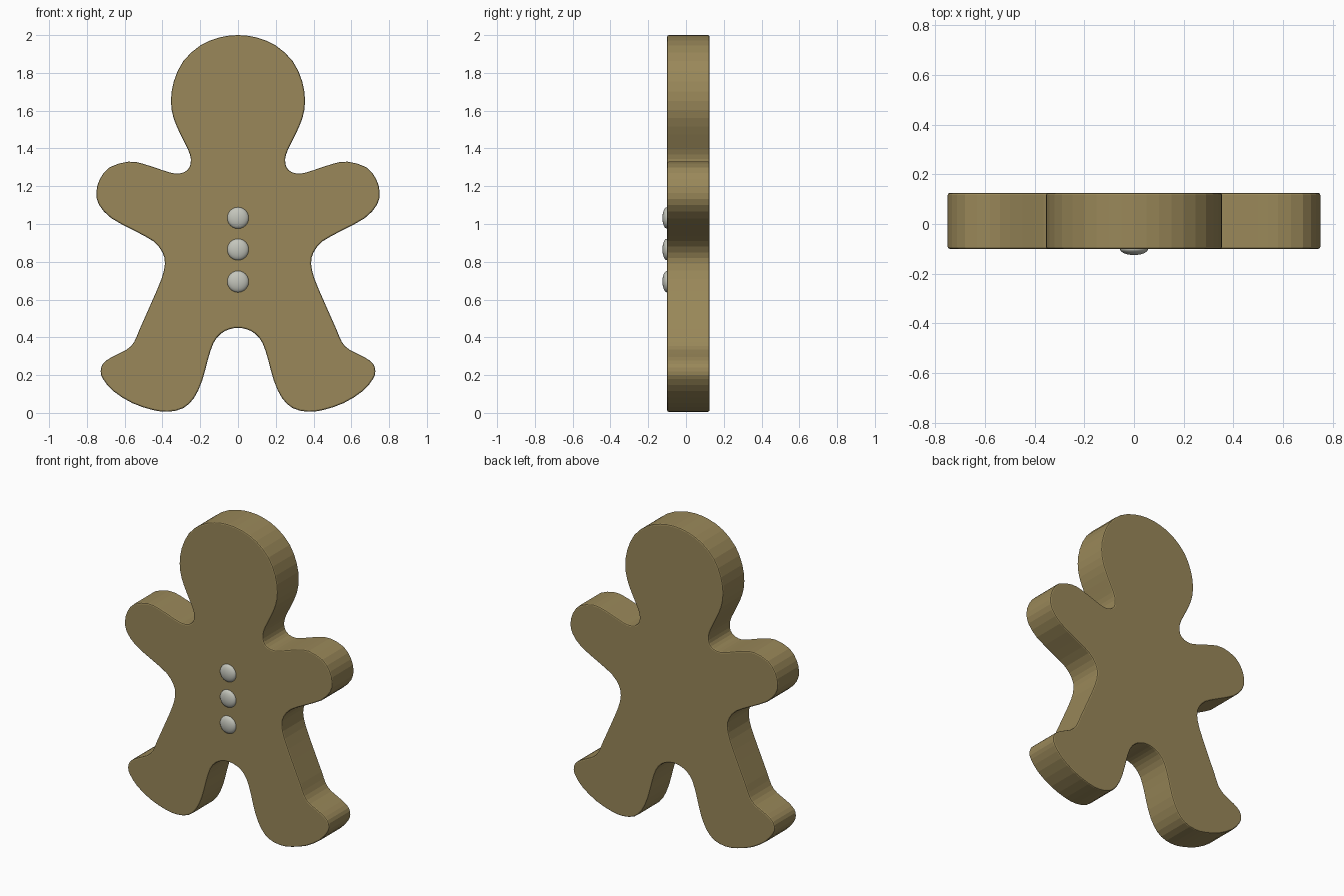
import bpy, bmesh, math
from mathutils import Vector

if "Cube" in bpy.data.objects:
    bpy.data.objects.remove(bpy.data.objects["Cube"])


def material(name, rgb):
    m = bpy.data.materials.new(name)
    m.diffuse_color = (*rgb, 1.0)
    m.use_nodes = True
    m.node_tree.nodes["Principled BSDF"].inputs["Base Color"].default_value = m.diffuse_color
    return m


def smooth_loop(pts, steps):
    """Closed Catmull-Rom curve through the points."""
    out, n = [], len(pts)
    for i in range(n):
        a, b, c, d = (Vector(pts[(i + k) % n]) for k in (-1, 0, 1, 2))
        for s in range(steps):
            t = s / steps
            out.append(0.5 * (2 * b + (c - a) * t + (2 * a - 5 * b + 4 * c - d) * t * t
                              + (3 * b - a - 3 * c + d) * t ** 3))
    return out


biscuit = material("biscuit brown", (0.32, 0.245, 0.10))
icing = material("pale grey icing", (0.55, 0.56, 0.50))

# Right half of the outline, from the crown of the head to the crotch (x, z)
half = [(0, 2.0), (.10, 1.987), (.20, 1.945), (.29, 1.862), (.34, 1.755), (.355, 1.65),
        (.341, 1.56), (.305, 1.475), (.265, 1.395), (.25, 1.345), (.256, 1.302),
        (.285, 1.274), (.335, 1.267), (.40, 1.285), (.50, 1.318), (.58, 1.33),
        (.68, 1.30), (.733, 1.235), (.75, 1.165), (.735, 1.10), (.67, 1.03),
        (.55, .965), (.45, .91), (.40, .85), (.387, .79), (.405, .71), (.46, .58),
        (.52, .445), (.55, .375), (.59, .335), (.67, .295), (.715, .26), (.727, .22),
        (.715, .18), (.66, .115), (.56, .052), (.45, .015), (.37, .006), (.29, .025),
        (.232, .08), (.19, .17), (.16, .28), (.13, .37), (.09, .42), (.045, .443), (0, .45)]
outline = smooth_loop(half + [(-x, z) for x, z in half[-2:0:-1]], 2)

# Body: extruded slab with softened rims
FRONT, BACK = -0.10, 0.125
bm = bmesh.new()
front = bm.faces.new([bm.verts.new((p.x, FRONT, p.y)) for p in outline])
ext = bmesh.ops.extrude_face_region(bm, geom=[front], use_keep_orig=True)
bmesh.ops.translate(bm, vec=(0, BACK - FRONT, 0),
                    verts=[g for g in ext["geom"] if isinstance(g, bmesh.types.BMVert)])
bmesh.ops.recalc_face_normals(bm, faces=bm.faces)
rims = [e for e in bm.edges if abs(e.verts[0].co.y - e.verts[1].co.y) < 1e-5]
bmesh.ops.bevel(bm, geom=rims, offset=0.008, segments=2, profile=0.5, affect='EDGES')
bmesh.ops.recalc_face_normals(bm, faces=bm.faces)
mesh = bpy.data.meshes.new("biscuit_body")
bm.to_mesh(mesh)
bm.free()
mesh.materials.append(biscuit)
bpy.context.collection.objects.link(bpy.data.objects.new("biscuit_body", mesh))

# Buttons: flattened domes down the chest
for i, z in enumerate((1.032, 0.865, 0.695)):
    bpy.ops.mesh.primitive_uv_sphere_add(segments=24, ring_count=12, radius=1,
                                         location=(0, FRONT, z), rotation=(math.pi / 2, 0, 0))
    button = bpy.context.object
    button.name = f"button_{i + 1}"
    button.scale = (0.057, 0.057, 0.025)
    button.data.materials.append(icing)
    bpy.ops.object.shade_smooth()
